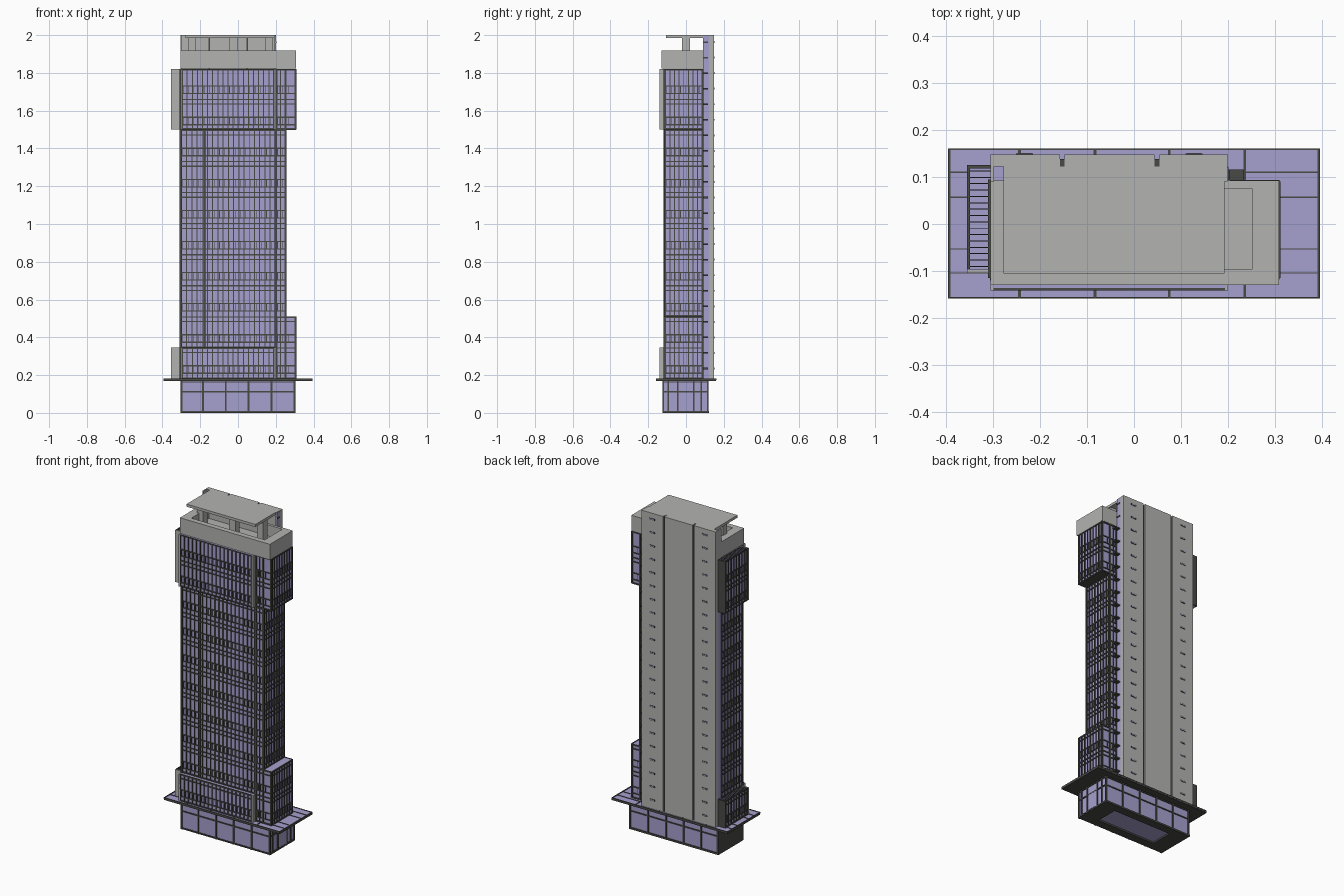
import bpy, bmesh

if "Cube" in bpy.data.objects:
    bpy.data.objects.remove(bpy.data.objects["Cube"])

def material(name, rgb):
    m = bpy.data.materials.new(name)
    m.diffuse_color = (*rgb, 1)
    m.use_nodes = True
    m.node_tree.nodes["Principled BSDF"].inputs["Base Color"].default_value = m.diffuse_color
    return m

GREY = material("light grey concrete", (0.45, 0.45, 0.44))
GLASS = material("lavender glass", (0.38, 0.35, 0.62))
DARK = material("dark grey metal", (0.065, 0.065, 0.06))
parts = {}

def box(part, mat, x0, x1, y0, y1, z0, z1):
    """Add a box to the named part."""
    if part not in parts:
        parts[part] = (bmesh.new(), mat)
    bm = parts[part][0]
    v = [bm.verts.new((x, y, z)) for x in (x0, x1) for y in (y0, y1) for z in (z0, z1)]
    for f in ((0, 1, 3, 2), (4, 6, 7, 5), (0, 4, 5, 1), (2, 3, 7, 6), (0, 2, 6, 4), (1, 5, 7, 3)):
        bm.faces.new([v[i] for i in f])

def bar(part, axis, at, out, a0, a1, z0, z1, depth=0.005):
    """Bar on a wall; axis is the wall's normal, out is its direction."""
    lo, hi = sorted((at - out * 0.002, at + out * depth))
    if axis == 'x':
        box(part, DARK, lo, hi, a0, a1, z0, z1)
    else:
        box(part, DARK, a0, a1, lo, hi, z0, z1)

BANDS = [1.71 - 0.1645 * k for k in range(10)]

def curtain_wall(part, axis, at, out, a0, a1, z0, z1, n):
    """Mullions, floor lines and small band windows."""
    step = (a1 - a0) / n
    for i in range(n + 1):
        a = a0 + i * step
        w = 0.0045 if i in (0, n) else 0.0025
        bar(part, axis, at, out, a - w, a + w, z0, z1)
    for c in BANDS:
        for dz in (0.02, -0.02, -0.05, -0.075):
            if z0 < c + dz < z1:
                bar(part, axis, at, out, a0, a1, c + dz - 0.003, c + dz + 0.003)
        if z0 < c - 0.02 and c + 0.02 < z1:
            for i in range(n):
                a = a0 + (i + 0.3) * step
                bar(part, axis, at, out, a - 0.0015, a + 0.0015, c - 0.02, c + 0.02, 0.004)
    for z in (z0, z1 - 0.007):
        bar(part, axis, at, out, a0, a1, z, z + 0.007)

# podium: glass box, dark end wall, underside ring, frames
box("podium_glass", GLASS, -0.298, 0.3, -0.12, 0.115, 0.01, 0.168)
box("podium_end_wall", DARK, -0.305, -0.298, -0.125, 0.12, 0, 0.17)
for s in (-1, 1):
    box("podium_bottom_ring", DARK, -0.305, 0.305, *sorted((s * 0.07, s * 0.121)), 0, 0.011)
    box("podium_bottom_ring", DARK, *sorted((s * 0.2, s * 0.304)), -0.07, 0.07, 0, 0.011)
for at, out in ((-0.12, -1), (0.115, 1)):
    for x in (-0.298, -0.185, -0.065, 0.055, 0.178, 0.299):
        bar("podium_frame", 'y', at, out, x - 0.005, x + 0.005, 0, 0.168)
    for z in (0.002, 0.108, 0.16):
        bar("podium_frame", 'y', at, out, -0.303, 0.303, z, z + 0.007)
for y in (-0.12, -0.095, -0.043, 0.04, 0.08, 0.115):
    bar("podium_frame", 'x', 0.3, 1, y - 0.004, y + 0.004, 0, 0.168)
for z in (0.002, 0.108, 0.16):
    bar("podium_frame", 'x', 0.3, 1, -0.12, 0.115, z, z + 0.007)
box("entrance_door", GLASS, 0.3, 0.304, -0.038, 0.036, 0.012, 0.155)

# canopy: dark plate with glass panes on top and dark bars
box("canopy_plate", DARK, -0.395, 0.395, -0.158, 0.16, 0.168, 0.177)
box("canopy_glass", GLASS, -0.39, 0.39, -0.155, 0.157, 0.177, 0.18)
for x in (-0.392, -0.243, -0.083, 0.075, 0.235, 0.392):
    box("canopy_bars", DARK, x - 0.003, x + 0.003, -0.158, 0.16, 0.175, 0.183)
for y in (-0.157, -0.104, -0.053, 0.057, 0.11, 0.159):
    box("canopy_bars", DARK, -0.395, 0.395, y - 0.0015, y + 0.0015, 0.175, 0.183)

# main glass tower and narrower right strip
Z0, Z1 = 0.18, 1.82
box("tower_glass", GLASS, -0.305, 0.2, -0.112, 0.122, Z0, Z1)
box("right_strip_glass", GLASS, 0.2, 0.252, -0.112, 0.088, Z0, Z1)
curtain_wall("tower_front_mullions", 'y', -0.112, -1, -0.3, 0.198, 0.345, 1.5, 18)
curtain_wall("tower_left_mullions", 'x', -0.305, -1, -0.11, 0.09, Z0, Z1, 7)
curtain_wall("right_strip_front_mullions", 'y', -0.112, -1, 0.202, 0.25, Z0, Z1, 2)
curtain_wall("right_strip_side_mullions", 'x', 0.252, 1, -0.11, 0.086, 0.51, 1.5, 8)
curtain_wall("right_strip_back_mullions", 'y', 0.088, 1, 0.202, 0.25, Z0, Z1, 2)

# projecting bays near the bottom and the top
for z0, zl, zr in ((0.18, 0.345, 0.51), (1.5, 1.82, 1.82)):
    # front bay with grey cheeks
    box("front_bay_glass", GLASS, -0.3, 0.195, -0.136, -0.11, z0, zl)
    for x in (-0.305, 0.193):
        box("front_bay_cheeks", GREY, x, x + 0.007, -0.141, -0.11, z0, zl)
    curtain_wall("front_bay_mullions", 'y', -0.136, -1, -0.296, 0.19, z0, zl, 18)
    # right bay
    box("right_bay_glass", GLASS, 0.2, 0.306, -0.113, 0.088, z0, zr)
    box("right_bay_soffit", DARK, 0.2, 0.308, -0.114, 0.09, z0 - 0.003, z0 + 0.003)
    curtain_wall("right_bay_front_mullions", 'y', -0.113, -1, 0.204, 0.304, z0, zr, 2)
    curtain_wall("right_bay_side_mullions", 'x', 0.306, 1, -0.11, 0.086, z0, zr, 8)
    curtain_wall("right_bay_back_mullions", 'y', 0.088, 1, 0.204, 0.304, z0, zr, 2)
    # left bay: grey front cheek, dark back cheek, slatted top
    box("left_bay_glass", GLASS, -0.35, -0.305, -0.097, 0.12, z0, zl - 0.004)
    box("left_bay_front_cheek", GREY, -0.355, -0.305, -0.104, -0.097, z0, zl)
    box("left_bay_back_cheek", DARK, -0.355, -0.305, 0.118, 0.125, z0, zl)
    curtain_wall("left_bay_mullions", 'x', -0.35, -1, -0.095, 0.117, z0, zl, 8)
    for i in range(16):
        y = -0.09 + i * 0.0135
        box("left_bay_slats", DARK, -0.352, -0.305, y - 0.001, y + 0.001, zl - 0.006, zl)

# heavy vertical posts on the front
for x in (-0.301, -0.178, 0.197):
    box("front_posts", DARK, x - 0.005, x + 0.005, -0.12, -0.11, Z0, Z1)

# rear concrete slab in three strips with dark grooves and end returns
for a, b in ((-0.305, -0.157), (-0.147, 0.044), (0.054, 0.2)):
    box("rear_slab", GREY, a, b, 0.122, 0.148, Z0, 2)
for a, b in ((-0.157, -0.147), (0.044, 0.054)):
    box("rear_slab_grooves", DARK, a, b, 0.122, 0.138, Z0, 1.999)
box("rear_slab_returns", GREY, -0.305, -0.297, 0.09, 0.122, Z0, 2)
box("rear_slab_returns", GREY, 0.19, 0.198, 0.09, 0.122, Z0, 2)
box("rear_slab_side_glass", GLASS, 0.198, 0.201, 0.092, 0.121, Z0, 1.995)

# slot windows on the slab and small ledges at its side
for k in range(22):
    z = 0.235 + k * 0.0823
    for x in (-0.232, 0.127):
        box("slab_slot_frames", DARK, x - 0.018, x + 0.018, 0.147, 0.15, z - 0.005, z + 0.005)
        box("slab_slot_glass", GLASS, x - 0.015, x + 0.015, 0.148, 0.151, z - 0.002, z + 0.003)
    box("side_ledges", DARK, 0.2, 0.232 if z < 1.8 else 0.204, 0.092, 0.116, z - 0.004, z + 0.004)

# hollow roof parapet
P0, P1 = 1.822, 1.918
box("parapet", GREY, -0.305, 0.308, -0.13, -0.097, P0, P1)
box("parapet", GREY, -0.305, 0.308, 0.075, 0.092, P0, P1)
box("parapet", GREY, -0.305, -0.25, -0.097, 0.075, P0, P1)
box("parapet", GREY, 0.25, 0.308, -0.097, 0.075, P0, P1)
box("roof_floor", GREY, -0.25, 0.25, -0.097, 0.075, P0, 1.85)

# floating roof plate on columns
box("roof_plate", GREY, -0.277, 0.192, -0.105, 0.122, 1.984, 2)
for x in (-0.245, -0.024, 0.165):
    box("roof_columns", GREY, x - 0.021, x + 0.021, -0.021, 0.021, 1.85, 1.984)

# turn every part into an object
for name, (bm, mat) in parts.items():
    bmesh.ops.recalc_face_normals(bm, faces=bm.faces)
    me = bpy.data.meshes.new(name)
    bm.to_mesh(me)
    bm.free()
    me.materials.append(mat)
    bpy.context.collection.objects.link(bpy.data.objects.new(name, me))
